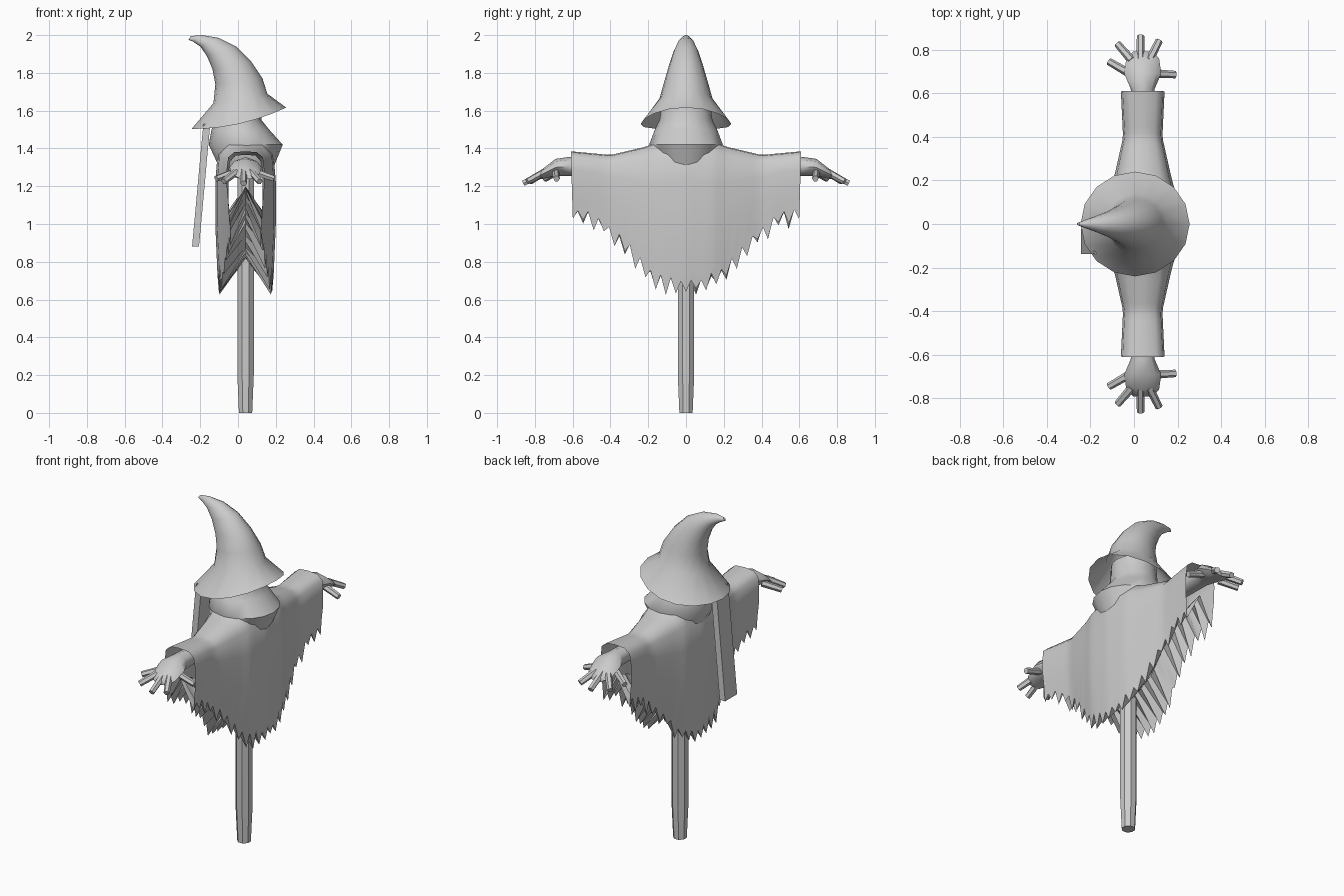
import bpy, bmesh, math, random
from mathutils import Vector

random.seed(4)
cube = bpy.data.objects.get("Cube")
if cube:
    bpy.data.objects.remove(cube, do_unlink=True)

grey = bpy.data.materials.new("plain grey")
grey.use_nodes = True
colour = (0.6, 0.6, 0.6, 1)
grey.diffuse_color = colour
grey.node_tree.nodes["Principled BSDF"].inputs["Base Color"].default_value = colour
CX = 0.04  # the body sits a little off centre


def finish(name, bm, angle=40):
    bmesh.ops.recalc_face_normals(bm, faces=bm.faces)
    mesh = bpy.data.meshes.new(name)
    bm.to_mesh(mesh)
    bm.free()
    obj = bpy.data.objects.new(name, mesh)
    bpy.context.collection.objects.link(obj)
    mesh.materials.append(grey)
    bpy.ops.object.select_all(action="DESELECT")
    obj.select_set(True)
    bpy.context.view_layer.objects.active = obj
    bpy.ops.object.shade_smooth_by_angle(angle=math.radians(angle))
    return obj


def ring(centre, u, v, n=16, phase=0.0):
    c, u, v = Vector(centre), Vector(u), Vector(v)
    angles = [math.tau * i / n + phase for i in range(n)]
    return [c + u * math.cos(a) + v * math.sin(a) for a in angles]


def span(lx, lz, rx, rz, ry, n=16, phase=0.0):
    """Tilted ring between a left and a right point in the xz plane."""
    return ring(((lx + rx) / 2, 0, (lz + rz) / 2),
                ((rx - lx) / 2, 0, (rz - lz) / 2), (0, ry, 0), n, phase)


def loft(name, rings, cap_start=True, cap_end=True, angle=40):
    bm = bmesh.new()
    rows = [[bm.verts.new(p) for p in r] for r in rings]
    for a, b in zip(rows, rows[1:]):
        for i in range(len(a)):
            j = (i + 1) % len(a)
            bm.faces.new((a[i], a[j], b[j], b[i]))
    if cap_start:
        bm.faces.new(rows[0])
    if cap_end:
        bm.faces.new(rows[-1])
    return finish(name, bm, angle)


def rod(name, a, b, ra, rb, n=6):
    a, b = Vector(a), Vector(b)
    d = (b - a).normalized()
    u = d.cross(Vector((0, 0, 1))).normalized()
    v = u.cross(d)
    return loft(name, [ring(a, u * ra, v * ra, n), ring(b, u * rb, v * rb, n)])


def interp(table, t):
    for (a, fa), (b, fb) in zip(table, table[1:]):
        if t <= b:
            return fa + (fb - fa) * (t - a) / (b - a)
    return table[-1][1]


# Post
loft("post", [span(CX - r, z, CX + r, z, r, 8, math.pi / 8)
              for z, r in ((0, .038), (.2, .047), (1.4, .047))])

# Hat: drooping brim, then a crown that curls over
brim = span(-.245, 1.505, .255, 1.615, .24)
for p in brim:
    p.z -= .03 * (1 - (p.x / .25) ** 2)
crown = [(-.13, 1.64, .155, 1.69, .14), (-.12, 1.74, .13, 1.77, .115),
         (-.135, 1.82, .07, 1.86, .09), (-.165, 1.89, -.01, 1.94, .065),
         (-.2, 1.94, -.1, 1.985, .042), (-.24, 1.967, -.19, 2.0, .02),
         (-.262, 1.975, -.25, 1.995, .006)]
loft("hat", [brim] + [span(*c) for c in crown], cap_start=False, angle=50)

# Head and collar in one wrapped shape
loft("head_and_collar", [span(*c) for c in (
    (-.09, 1.28, .18, 1.28, .13), (-.155, 1.42, .237, 1.42, .195),
    (-.14, 1.5, .165, 1.5, .165), (-.12, 1.55, .125, 1.55, .14),
    (-.12, 1.66, .125, 1.66, .125))], angle=50)

# Cloak: closed cross-sections along the arms, with ragged front and back hems
TOP = [(0, 1.46), (.16, 1.43), (.21, 1.41), (.4, 1.365), (.61, 1.385)]
HEM = [(0, .68), (.1, .7), (.2, .75), (.3, .87), (.4, .97), (.5, 1.04), (.61, 1.07)]
HALF = [(0, .16), (.15, .15), (.2, .135), (.4, .09), (.61, .1)]
COLUMNS = 44
bm = bmesh.new()
columns = []
for c in range(COLUMNS + 1):
    y = -.61 + 1.22 * c / COLUMNS
    top, hem, half = (interp(t, abs(y)) for t in (TOP, HEM, HALF))
    section = []
    for side in (1, -1):
        tooth = -random.uniform(.03, .085) if c % 2 == 0 else random.uniform(0, .02)
        pts = [(.88, hem + tooth), (.93, hem + .05)]
        pts += [(x, hem + (top - hem) * f) for x, f in ((1, .4), (1, .7), (.92, .9))]
        pts += [(.6, top - .005)]
        pts = [(CX + side * half * x, z) for x, z in pts]
        section += pts + [(CX, top)] if side == 1 else pts[::-1]
    section.append((CX, hem + .13))  # fold of the underside
    columns.append([bm.verts.new((x, y * (1 - .05 * max(0, 1.38 - z)), z))
                    for x, z in section])
for a, b in zip(columns, columns[1:]):
    for i in range(len(a)):
        j = (i + 1) % len(a)
        bm.faces.new((a[i], a[j], b[j], b[i]))
finish("cloak", bm, 50)

# Hanging scarf end, on one side of the chest
tail = [(-.165, 1.53), (-.182, 1.35), (-.2, 1.15), (-.225, .88)]
loft("scarf_end", [ring((x, -.08, z), (.026, 0, 0), (0, .08, 0), 4, math.pi / 4)
                   for x, z in tail])

# Arms with spread fingers
PALM = [(.3, 1.3, .045, .045), (.62, 1.305, .055, .05), (.69, 1.3, .085, .045),
        (.76, 1.265, .075, .026), (.79, 1.25, .045, .014)]
FINGERS = [(-.02, .69, -.115, .745, 1.24), (-.01, .75, -.075, .825, 1.225),
           (.03, .75, .03, .862, 1.215), (.07, .75, .115, .84, 1.225),
           (.09, .69, .19, .685, 1.24)]
for side, label in ((-1, "front"), (1, "back")):
    loft(label + "_arm", [ring((CX, side * y, z), (hx, 0, 0), (0, 0, hz), 8)
                          for y, z, hx, hz in PALM], angle=50)
    for k, (x0, y0, x1, y1, z1) in enumerate(FINGERS):
        rod(f"{label}_finger_{k + 1}", (x0, side * y0, 1.275),
            (x1, side * y1, z1), .02, .017)
